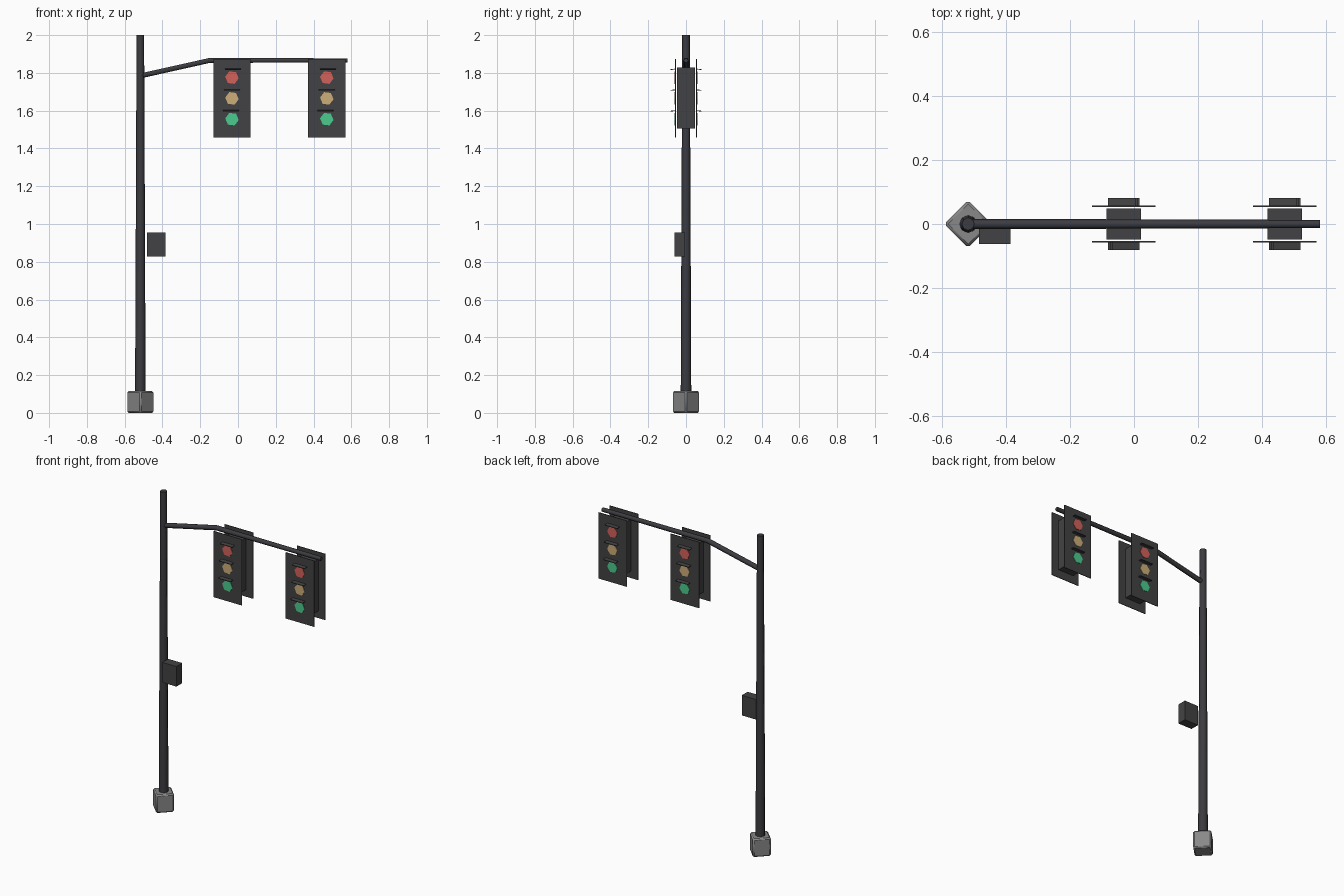
import bpy
import bmesh
import math
from mathutils import Matrix

cube = bpy.data.objects.get("Cube")
if cube:
    bpy.data.objects.remove(cube, do_unlink=True)


def material(name, rgb):
    mat = bpy.data.materials.new(name)
    mat.use_nodes = True
    mat.diffuse_color = (*rgb, 1)
    mat.node_tree.nodes["Principled BSDF"].inputs["Base Color"].default_value = (*rgb, 1)
    return mat


POLE = material("dark pole metal", (0.045, 0.045, 0.052))
HOUSING = material("charcoal housing", (0.055, 0.055, 0.058))
CONCRETE = material("grey concrete", (0.25, 0.25, 0.25))
LAMPS = [material("red lamp", (0.64, 0.12, 0.10)),
         material("amber lamp", (0.61, 0.42, 0.19)),
         material("green lamp", (0.07, 0.59, 0.27))]


def finish(name, bm, mat):
    mesh = bpy.data.meshes.new(name)
    bm.to_mesh(mesh)
    bm.free()
    mesh.materials.append(mat)
    obj = bpy.data.objects.new(name, mesh)
    bpy.context.collection.objects.link(obj)
    return obj


def box(name, center, size, mat, tilt=0):
    bm = bmesh.new()
    bmesh.ops.create_cube(bm, size=1)
    bmesh.ops.scale(bm, vec=size, verts=bm.verts)
    obj = finish(name, bm, mat)
    obj.location = center
    obj.rotation_euler.x = tilt
    return obj


def prism(name, center, sides, r1, r2, height, mat, rotation=None):
    bm = bmesh.new()
    bmesh.ops.create_cone(bm, cap_ends=True, segments=sides, radius1=r1,
                          radius2=r2, depth=height,
                          matrix=rotation or Matrix.Identity(4))
    obj = finish(name, bm, mat)
    obj.location = center
    return obj


def smooth(obj, degrees):
    bpy.ops.object.select_all(action='DESELECT')
    obj.select_set(True)
    bpy.context.view_layer.objects.active = obj
    bpy.ops.object.shade_smooth_by_angle(angle=math.radians(degrees))


POLE_X = -0.517

# Footing, turned diagonally with softened corners
base = prism("concrete_base", (POLE_X, 0, 0.0575), 4, 0.074, 0.074, 0.115, CONCRETE)
bevel = base.modifiers.new("soft corners", 'BEVEL')
bevel.width = 0.008
bevel.segments = 1
smooth(base, 50)

# Tapered pole
pole = prism("pole", (POLE_X, 0, 1.05), 8, 0.028, 0.02, 1.9, POLE)
smooth(pole, 50)

# Bent mast arm
curve = bpy.data.curves.new("mast_arm", 'CURVE')
curve.dimensions = '3D'
curve.bevel_depth = 0.015
curve.bevel_resolution = 1
curve.use_fill_caps = True
spline = curve.splines.new('POLY')
path = [(POLE_X, 1.784), (-0.15, 1.866), (0.58, 1.866)]
spline.points.add(len(path) - 1)
for point, (x, z) in zip(spline.points, path):
    point.co = (x, 0, z, 1)
    point.radius = 1.0 if x < 0 else 0.85
curve.materials.append(POLE)
arm = bpy.data.objects.new("mast_arm", curve)
bpy.context.collection.objects.link(arm)

# Control cabinet beside the pole
box("control_box", (-0.434, -0.033, 0.892), (0.098, 0.058, 0.126), HOUSING)

# Two double-sided signal heads
for label, cx in (("inner", -0.032), ("outer", 0.47)):
    box(label + "_signal_body", (cx, 0, 1.667), (0.108, 0.097, 0.325), HOUSING)
    for face, side in (("front", -1), ("back", 1)):
        tag = label + "_" + face
        box(tag + "_backplate", (cx, side * 0.0555, 1.665),
            (0.198, 0.004, 0.415), HOUSING)
        for i, lamp in enumerate(LAMPS):
            z = 1.775 - 0.11 * i
            turn = Matrix.Rotation(math.pi / 2, 4, 'X') @ Matrix.Rotation(0.4, 4, 'Z')
            prism(f"{tag}_lamp_{i + 1}", (cx, side * 0.0585, z), 6,
                  0.036, 0.036, 0.004, lamp, turn)
            shift = -side * (0.006 - 0.006 * i)
            box(f"{tag}_visor_{i + 1}", (cx + shift, side * 0.068, z + 0.044),
                (0.085, 0.026, 0.004), HOUSING, -side * 0.12)
